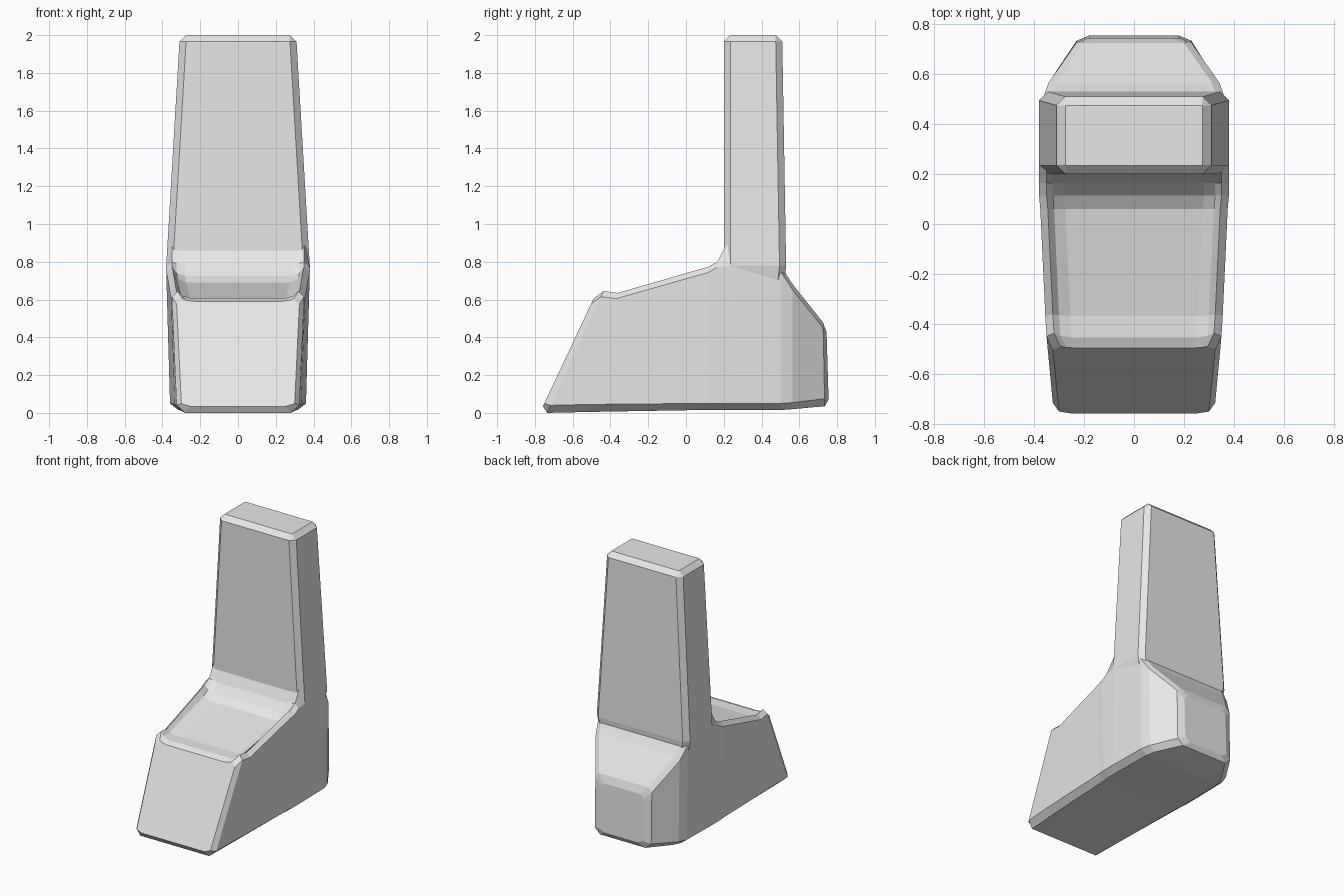
import bpy, bmesh

cube = bpy.data.objects.get("Cube")
if cube:
    bpy.data.objects.remove(cube, do_unlink=True)

grey = bpy.data.materials.new("plain_grey")
grey.use_nodes = True
colour = (0.8, 0.8, 0.8, 1)
grey.diffuse_color = colour
grey.node_tree.nodes["Principled BSDF"].inputs["Base Color"].default_value = colour


def loft(name, rings):
    """Skin a closed solid through rings of equal point count."""
    bm = bmesh.new()
    loops = [[bm.verts.new(p) for p in ring] for ring in rings]
    n = len(loops[0])
    for a, b in zip(loops, loops[1:]):
        for i in range(n):
            j = (i + 1) % n
            bm.faces.new((a[i], a[j], b[j], b[i]))
    bm.faces.new(loops[0])
    bm.faces.new(loops[-1])
    bmesh.ops.recalc_face_normals(bm, faces=bm.faces)
    mesh = bpy.data.meshes.new(name)
    bm.to_mesh(mesh)
    bm.free()
    mesh.materials.append(grey)
    obj = bpy.data.objects.new(name, mesh)
    bpy.context.collection.objects.link(obj)
    return obj


def section(y, slant, z_low, z_edge, half_low, half_high, rim, floor):
    """Cross-section with chamfered corners and a dished top."""
    half = [
        (half_low - 0.045, z_low),
        (half_low, z_edge),
        (half_high, min(rim - 0.03, 0.78)),
        (half_high - 0.03, rim),
        (half_high - 0.055, floor + 0.35 * (rim - floor)),
        (half_high - 0.1, floor),
    ]
    full = half + [(-x, z) for x, z in reversed(half)]
    return [(x, y + slant * z, z) for x, z in full]


# Base with dished seat, lofted from front to back
base_sections = [
    (-0.774, 0.47, 0.035, 0.05, 0.30, 0.325, 0.605, 0.59),
    (-0.735, 0.463, 0.0, 0.04, 0.325, 0.35, 0.645, 0.607),
    (-0.52, 0.25, 0.005, 0.045, 0.335, 0.355, 0.635, 0.608),
    (0.06, 0, 0.015, 0.05, 0.355, 0.375, 0.757, 0.69),
    (0.115, 0, 0.015, 0.05, 0.36, 0.38, 0.772, 0.725),
    (0.165, 0, 0.015, 0.05, 0.36, 0.38, 0.80, 0.785),
    (0.235, 0, 0.015, 0.05, 0.36, 0.38, 0.93, 0.93),
    (0.50, 0, 0.015, 0.05, 0.355, 0.365, 0.78, 0.78),
    (0.565, 0, 0.02, 0.055, 0.335, 0.342, 0.68, 0.68),
    (0.735, -0.02, 0.035, 0.075, 0.23, 0.23, 0.48, 0.48),
    (0.757, -0.03, 0.07, 0.09, 0.18, 0.18, 0.425, 0.425),
]
loft("base", [section(*s) for s in base_sections])


def tower_ring(z, half, front, back, cut):
    """Rectangle with cut corners."""
    right = [(half - cut, front), (half, front + cut),
             (half, back - cut), (half - cut, back)]
    return [(x, y, z) for x, y in right + [(-x, y) for x, y in reversed(right)]]


# Tapering upright with a chamfered top
loft("upright", [tower_ring(*r) for r in (
    (0.68, 0.36, 0.21, 0.52, 0.035),
    (0.78, 0.38, 0.20, 0.53, 0.035),
    (1.965, 0.31, 0.20, 0.51, 0.035),
    (2.0, 0.275, 0.235, 0.475, 0.003),
)])
